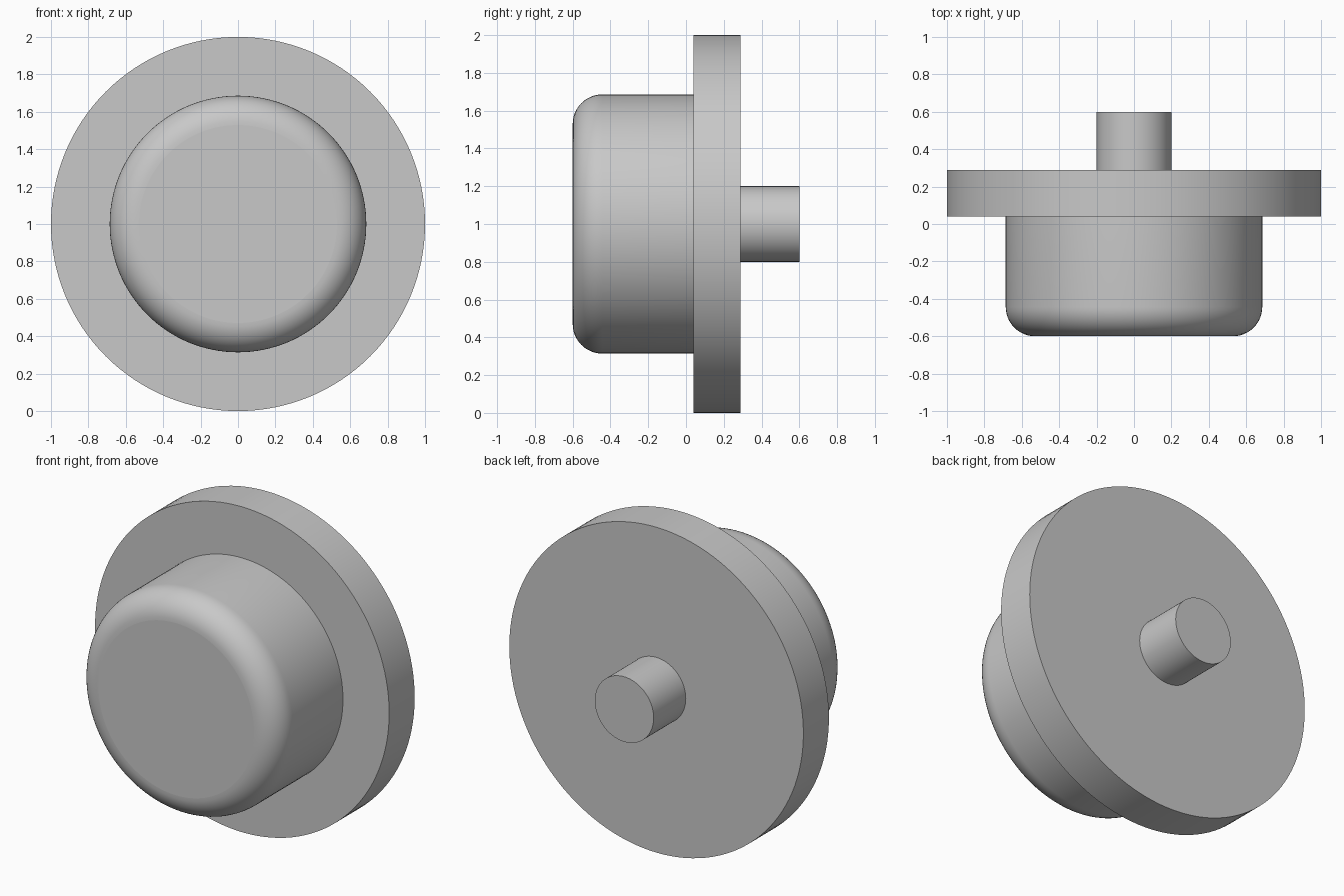
import bpy, bmesh, math
from mathutils import Matrix, Vector

cube = bpy.data.objects.get("Cube")
if cube:
    bpy.data.objects.remove(cube, do_unlink=True)

# Single plain grey
grey = bpy.data.materials.new("light_grey")
grey.use_nodes = True
colour = (0.58, 0.58, 0.58, 1)
grey.diffuse_color = colour
grey.node_tree.nodes["Principled BSDF"].inputs["Base Color"].default_value = colour

SIDES = 128
AXIS_Z = 1.0


def turned_part(name, radius, front, back, fillet=0):
    """Cylinder along y, with an optional rounded front rim."""
    bm = bmesh.new()
    place = Matrix.Translation((0, (front + back) / 2, AXIS_Z)) @ Matrix.Rotation(math.pi / 2, 4, "X")
    bmesh.ops.create_cone(bm, cap_ends=True, segments=SIDES, radius1=radius,
                          radius2=radius, depth=back - front, matrix=place)
    if fillet:
        rim = [e for e in bm.edges if all(v.co.y < front + 0.001 for v in e.verts)]
        bmesh.ops.bevel(bm, geom=rim, offset=fillet, offset_type="OFFSET",
                        segments=12, profile=0.5, affect="EDGES")
    bmesh.ops.recalc_face_normals(bm, faces=bm.faces)
    mesh = bpy.data.meshes.new(name)
    bm.to_mesh(mesh)
    bm.free()
    mesh.materials.append(grey)
    obj = bpy.data.objects.new(name, mesh)
    bpy.context.collection.objects.link(obj)
    bpy.ops.object.select_all(action="DESELECT")
    obj.select_set(True)
    bpy.context.view_layer.objects.active = obj
    bpy.ops.object.shade_smooth_by_angle(angle=math.radians(30))
    # Keep the end caps perfectly flat
    for face in mesh.polygons:
        if len(face.vertices) == SIDES:
            face.use_smooth = False
    return obj


# Rounded cap, flange disc and rear stem share one axis
turned_part("rounded_cap", 0.686, -0.6, 0.04, fillet=0.157)
turned_part("flange_disc", 1.0, 0.04, 0.288)
turned_part("rear_stem", 0.2, 0.288, 0.6)
